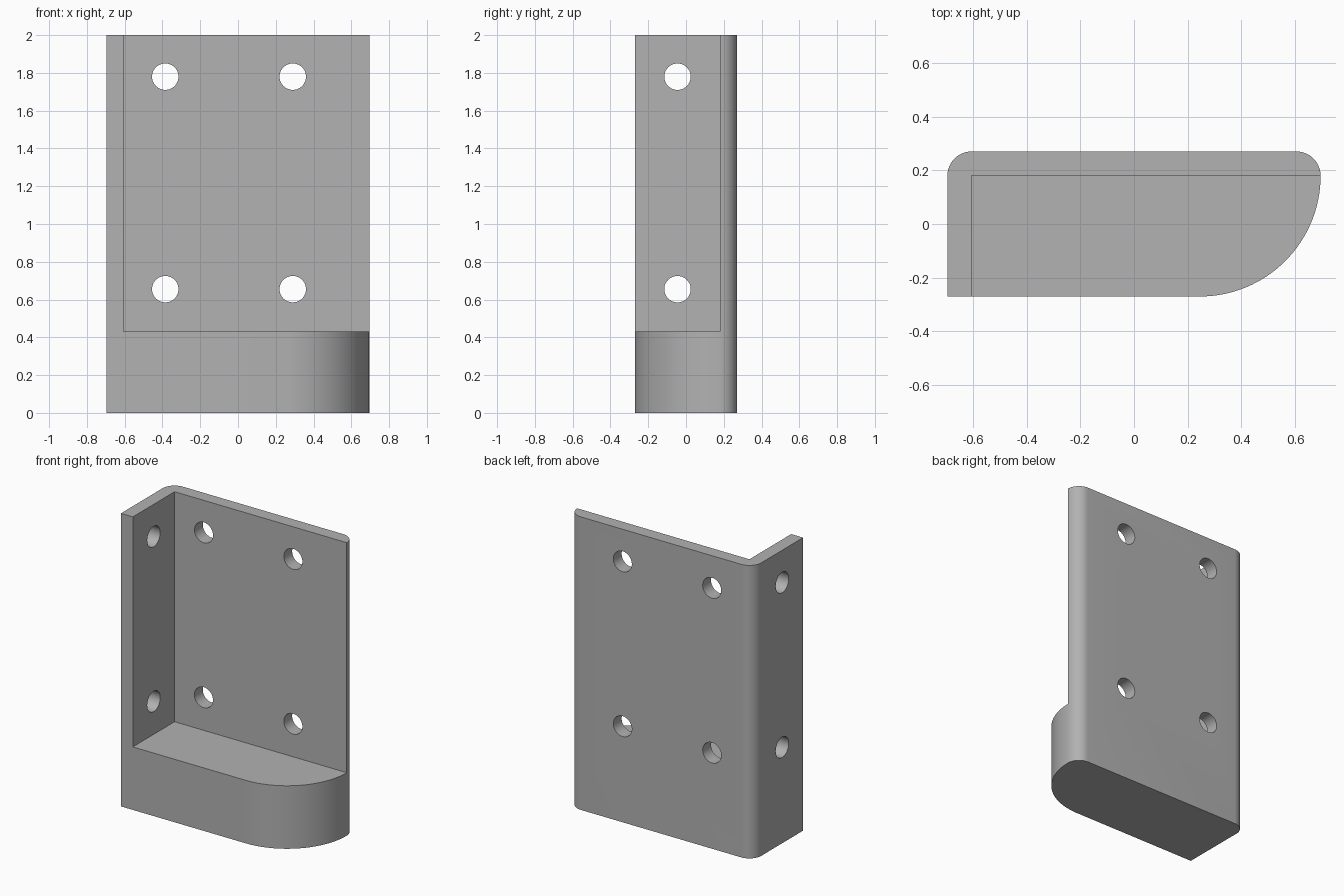
import bpy, bmesh
from math import cos, sin, pi, radians
from mathutils import Matrix, Vector

old = bpy.data.objects.get("Cube")
if old:
    bpy.data.objects.remove(old)

HALF_X, HALF_Y, HEIGHT = 0.695, 0.27, 2.0
WALL = 0.09
SHELF_Z = 0.43
NOSE = 2 * HALF_Y - WALL
HOLE_R = 0.07

grey = bpy.data.materials.new("plain grey")
grey.use_nodes = True
grey.diffuse_color = (0.445, 0.445, 0.445, 1)
grey.node_tree.nodes["Principled BSDF"].inputs["Base Color"].default_value = grey.diffuse_color


def make_object(name, bm):
    bmesh.ops.recalc_face_normals(bm, faces=bm.faces)
    mesh = bpy.data.meshes.new(name)
    bm.to_mesh(mesh)
    bm.free()
    mesh.materials.append(grey)
    obj = bpy.data.objects.new(name, mesh)
    bpy.context.collection.objects.link(obj)
    return obj


def arc(cx, cy, r, start, steps):
    """Quarter circle, counterclockwise from the start angle in degrees."""
    angles = [radians(start) + pi / 2 * i / steps for i in range(steps + 1)]
    return [(cx + r * cos(a), cy + r * sin(a)) for a in angles]


# Full-height body: square front corner, large front curve, two small back rounds
outline = [(-HALF_X, -HALF_Y)]
outline += arc(HALF_X - NOSE, HALF_Y - WALL, NOSE, -90, 32)
outline += arc(HALF_X - WALL, HALF_Y - WALL, WALL, 0, 12)[1:]
outline += arc(-HALF_X + WALL, HALF_Y - WALL, WALL, 90, 12)
bm = bmesh.new()
base = bm.faces.new([bm.verts.new((x, y, 0)) for x, y in outline])
top = bmesh.ops.extrude_face_region(bm, geom=[base])["geom"]
bmesh.ops.translate(bm, vec=(0, 0, HEIGHT),
                    verts=[v for v in top if isinstance(v, bmesh.types.BMVert)])
bracket = make_object("corner_bracket", bm)

# Open space above the shelf
low = Vector((-HALF_X + WALL, -1, SHELF_Z))
high = Vector((1, HALF_Y - WALL, HEIGHT + 1))
bm = bmesh.new()
bmesh.ops.create_cube(bm, size=1, matrix=Matrix.Translation((low + high) / 2)
                      @ Matrix.Diagonal((*(high - low), 1)))
cutters = [make_object("recess_cutter", bm)]

# Screw holes: two columns through the back wall, one through the side wall
bm = bmesh.new()
for z in (0.655, 1.78):
    spots = [((x, HALF_Y - WALL / 2, z), Matrix.Rotation(pi / 2, 4, 'X')) for x in (-0.385, 0.29)]
    spots.append(((-HALF_X + WALL / 2, -0.045, z), Matrix.Rotation(pi / 2, 4, 'Y')))
    for place, turn in spots:
        bmesh.ops.create_cone(bm, cap_ends=True, segments=48, radius1=HOLE_R, radius2=HOLE_R,
                              depth=WALL * 2, matrix=Matrix.Translation(place) @ turn)
cutters.append(make_object("hole_cutter", bm))

# Cut the body, then smooth the curved faces
bpy.context.view_layer.objects.active = bracket
for cutter in cutters:
    cut = bracket.modifiers.new(cutter.name, 'BOOLEAN')
    cut.operation = 'DIFFERENCE'
    cut.solver = 'EXACT'
    cut.object = cutter
    bpy.ops.object.modifier_apply(modifier=cut.name)
    bpy.data.objects.remove(cutter)

bpy.ops.object.select_all(action='DESELECT')
bracket.select_set(True)
bpy.ops.object.shade_smooth_by_angle(angle=radians(30))
